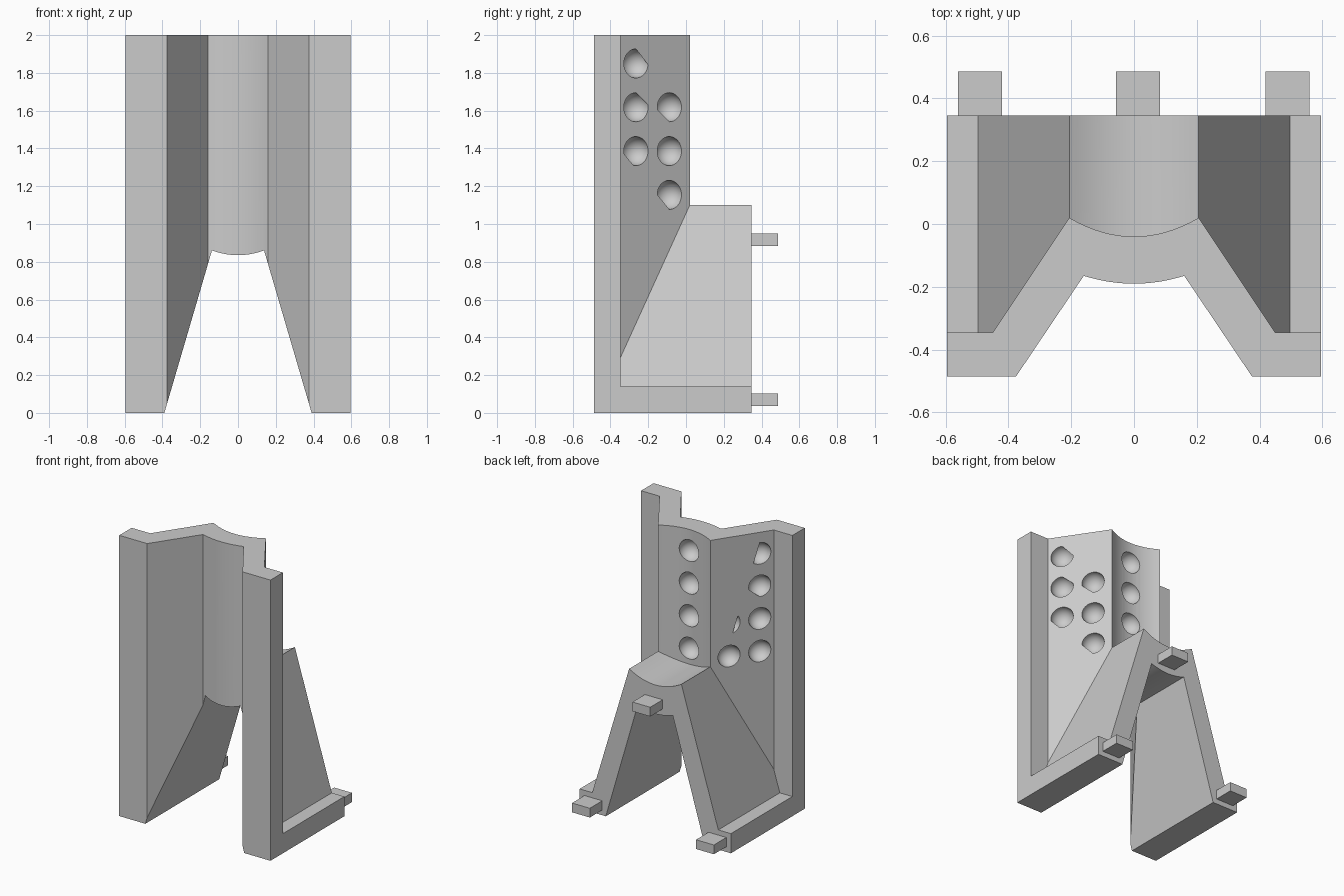
import bpy, bmesh
from mathutils import Matrix, Vector

cube = bpy.data.objects.get("Cube")
if cube:
    bpy.data.objects.remove(cube, do_unlink=True)

grey = bpy.data.materials.new("plain grey")
grey.use_nodes = True
grey.diffuse_color = (0.6, 0.6, 0.6, 1)
grey.node_tree.nodes["Principled BSDF"].inputs["Base Color"].default_value = (0.6, 0.6, 0.6, 1)


def add_object(name, bm):
    bmesh.ops.recalc_face_normals(bm, faces=bm.faces)
    mesh = bpy.data.meshes.new(name)
    bm.to_mesh(mesh)
    bm.free()
    mesh.materials.append(grey)
    obj = bpy.data.objects.new(name, mesh)
    bpy.context.collection.objects.link(obj)
    return obj


def prism(name, outline, axis, lo, hi):
    """Extrude a 2D outline along z (plan) or y (elevation)."""
    bm = bmesh.new()
    place = (lambda a, b: (a, b, lo)) if axis == "z" else (lambda a, b: (a, lo, b))
    face = bm.faces.new([bm.verts.new(place(a, b)) for a, b in outline])
    ext = bmesh.ops.extrude_face_region(bm, geom=[face])
    move = Vector((0, 0, hi - lo)) if axis == "z" else Vector((0, hi - lo, 0))
    bmesh.ops.translate(bm, vec=move, verts=[v for v in ext["geom"] if isinstance(v, bmesh.types.BMVert)])
    return add_object(name, bm)


def boolean(obj, cutter, operation):
    mod = obj.modifiers.new("cut", "BOOLEAN")
    mod.operation = operation
    mod.solver = "EXACT"
    mod.object = cutter
    bpy.context.view_layer.objects.active = obj
    bpy.ops.object.modifier_apply(modifier=mod.name)
    bpy.data.objects.remove(cutter, do_unlink=True)


def folded(side, half, level, sag, steps=16):
    """Mirrored line: side points, then a sagging curve between the inner corners."""
    arc = []
    for i in range(steps + 1):
        t = 2 * i / steps - 1
        arc.append((t * half, level - sag * (1 - t * t)))
    return [(-x, v) for x, v in side] + arc + list(reversed(side))


# Solid block with the folded front
front = folded([(0.596, -0.486), (0.376, -0.486)], 0.16, -0.165, 0.025)
body = prism("folded_bracket", front + [(0.596, 0.346), (-0.596, 0.346)], "z", 0, 2)

# Opening under the base
under = folded([(0.419, -0.1), (0.39, 0)], 0.138, 0.86, 0.025)
boolean(body, prism("under_cutter", under, "y", -1, 1), "DIFFERENCE")

# Space behind the upright and above the base
back = folded([(0.7, -0.346), (0.45, -0.346)], 0.206, 0.02, 0.06)
top = folded([(0.7, 0.14), (0.497, 0.14)], 0.206, 1.1, 0.06)
space = prism("back_cutter", back + [(0.7, 0.6), (-0.7, 0.6)], "z", -0.1, 2.2)
above = prism("top_cutter", top + [(0.7, 2.3), (-0.7, 2.3)], "y", -1, 1)
boolean(space, above, "INTERSECT")
boolean(body, space, "DIFFERENCE")

# Round dimples on both walls and the curved spine
bm = bmesh.new()
spots = [(0, -0.04)]
for y in (-0.265, -0.088):
    x = 0.206 + (0.02 - y) * 0.244 / 0.366
    spots += [(x, y), (-x, y)]
for row in range(4):
    for x, y in spots:
        bmesh.ops.create_uvsphere(bm, u_segments=32, v_segments=16, radius=0.077,
                                  matrix=Matrix.Translation((x, y, 1.85 - row * 0.232)))
boolean(body, add_object("dimple_cutter", bm), "DIFFERENCE")

# Smooth curves, sharp folds
bpy.ops.object.select_all(action="DESELECT")
body.select_set(True)
bpy.context.view_layer.objects.active = body
bpy.ops.object.shade_smooth_by_angle(angle=0.5)

# Rear pegs
for name, x, z in (("right_peg", -0.49, 0.07), ("left_peg", 0.488, 0.07), ("middle_peg", 0.012, 0.917)):
    bm = bmesh.new()
    bmesh.ops.create_cube(bm, size=1, matrix=Matrix.Translation((x, 0.411, z)) @ Matrix.Diagonal((0.14, 0.15, 0.066, 1)))
    add_object(name, bm)
